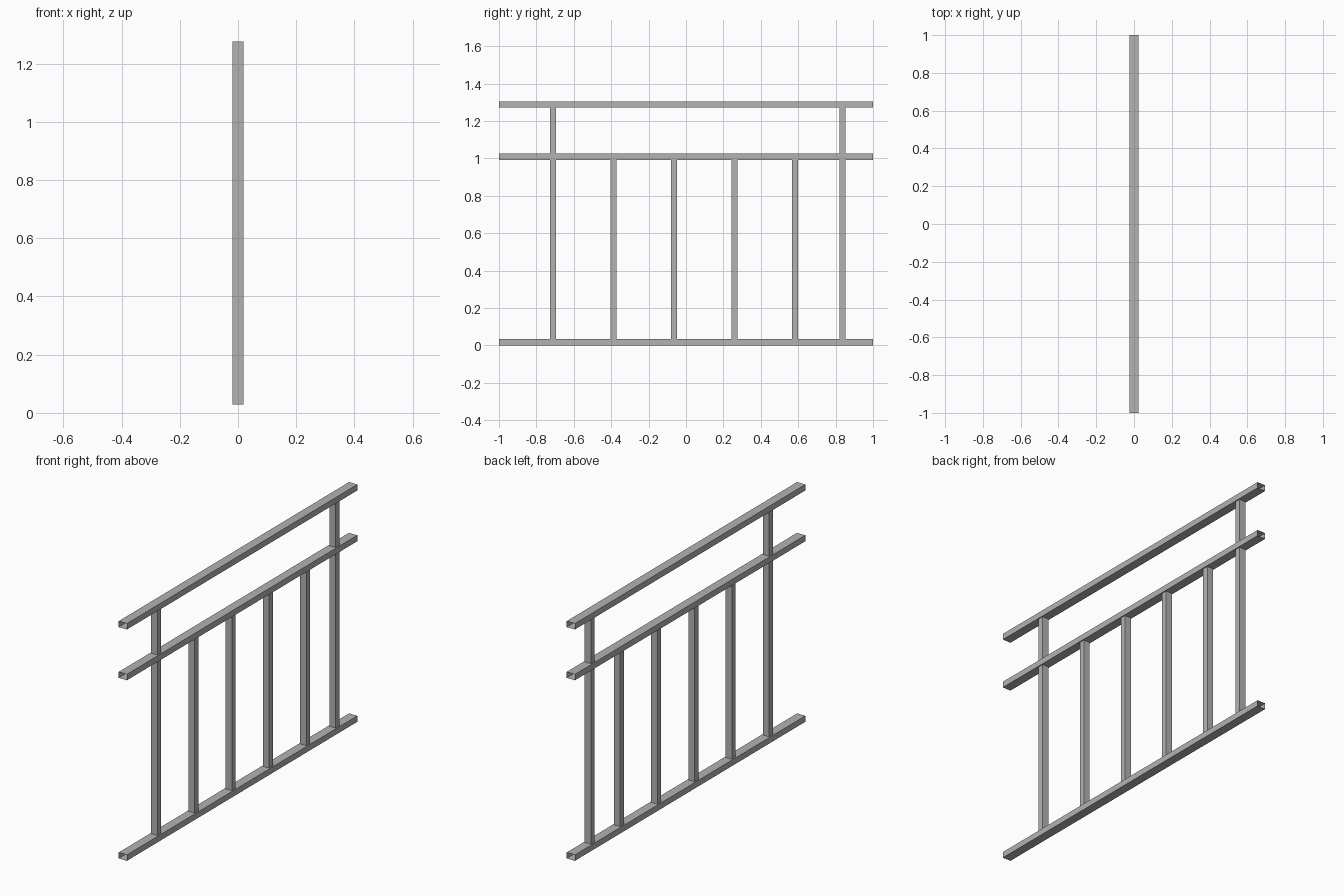
import bpy
import bmesh
from mathutils import Vector

cube = bpy.data.objects.get("Cube")
if cube:
    bpy.data.objects.remove(cube, do_unlink=True)

# Single painted metal colour
steel = bpy.data.materials.new("grey_steel")
steel.use_nodes = True
color = (0.45, 0.45, 0.45, 1)
steel.diffuse_color = color
steel.node_tree.nodes["Principled BSDF"].inputs["Base Color"].default_value = color


def box(name, low, high, open_axis=None):
    """Box between two corners; its two ends along open_axis are left open."""
    low, high = Vector(low), Vector(high)
    bm = bmesh.new()
    bmesh.ops.create_cube(bm, size=1)
    bmesh.ops.scale(bm, vec=high - low, verts=bm.verts)
    bmesh.ops.translate(bm, vec=(low + high) / 2, verts=bm.verts)
    if open_axis is not None:
        bm.normal_update()
        ends = [f for f in bm.faces if abs(f.normal[open_axis]) > 0.9]
        bmesh.ops.delete(bm, geom=ends, context='FACES_ONLY')
    mesh = bpy.data.meshes.new(name)
    bm.to_mesh(mesh)
    bm.free()
    mesh.materials.append(steel)
    obj = bpy.data.objects.new(name, mesh)
    bpy.context.collection.objects.link(obj)
    return obj


RAIL_HALF, RAIL_HEIGHT = 0.025, 0.033
POST_X, POST_Y = 0.019, 0.016
FOOT = 0.028

# Hollow horizontal rails, open at both ends
for name, z in (("bottom_rail", 0), ("middle_rail", 0.992), ("top_rail", 1.271)):
    box(name, (-RAIL_HALF, -1, z), (RAIL_HALF, 1, z + RAIL_HEIGHT), open_axis=1)

# Two tall posts carrying the handrail
for name, y in (("front_post", -0.71), ("back_post", 0.836)):
    box(name, (-POST_X, y - POST_Y, FOOT), (POST_X, y + POST_Y, 1.276))

# Evenly spaced balusters below the middle rail
for i in range(1, 5):
    y = -0.71 + 0.323 * i
    box(f"baluster_{i}", (-POST_X, y - POST_Y, FOOT), (POST_X, y + POST_Y, 0.997))
